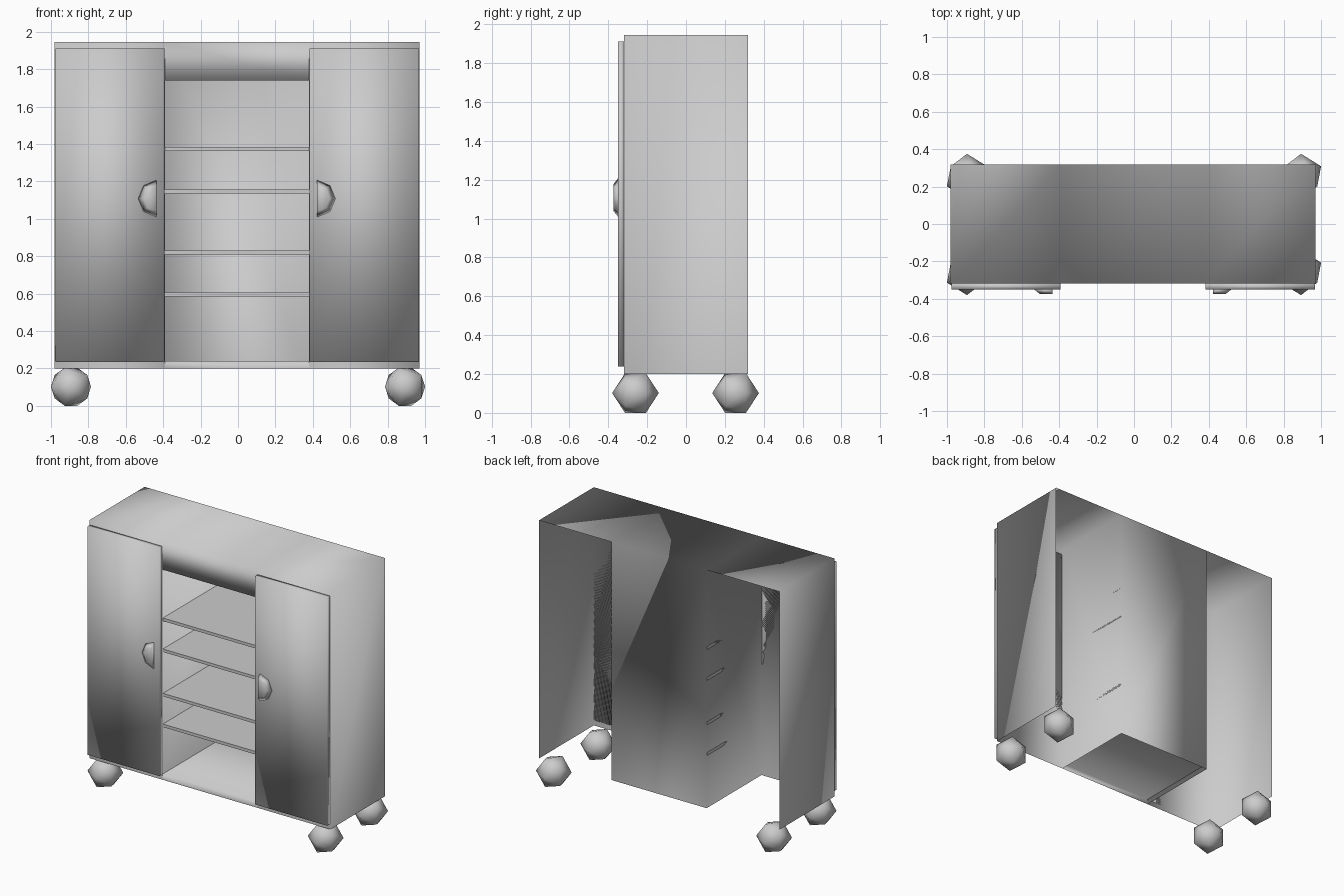
import bpy, bmesh
from math import cos, sin, pi
from mathutils import Matrix

old = bpy.data.objects.get("Cube")
if old:
    bpy.data.objects.remove(old, do_unlink=True)

grey = bpy.data.materials.new("light_grey")
grey.use_nodes = True
GREY = (0.6, 0.6, 0.6, 1)
grey.diffuse_color = GREY
grey.node_tree.nodes["Principled BSDF"].inputs["Base Color"].default_value = GREY


def finish(name, bm, smooth=True):
    mesh = bpy.data.meshes.new(name)
    bm.to_mesh(mesh)
    bm.free()
    mesh.materials.append(grey)
    for p in mesh.polygons:
        p.use_smooth = smooth
    ob = bpy.data.objects.new(name, mesh)
    bpy.context.collection.objects.link(ob)
    return ob


def box(name, x, y, z, smooth=True):
    bm = bmesh.new()
    bmesh.ops.create_cube(bm, size=1)
    for v in bm.verts:
        v.co = [r[0] if c < 0 else r[1] for c, r in zip(v.co, (x, y, z))]
    return finish(name, bm, smooth)


# Overall levels of the cabinet
LEFT, RIGHT = -0.98, 0.97
NICHE_L, NICHE_R = -0.39, 0.38
FRONT, BACK = -0.318, 0.318
BOTTOM, FLOOR, CEILING, TOP = 0.2, 0.24, 1.74, 1.945

# Carcass: thin panels, side bays open at the back and below
bm = bmesh.new()


def panel(a, b, flip=False):
    """Rectangle between two opposite corners lying in one axis plane."""
    k = next(i for i in range(3) if a[i] == b[i])
    u, w = (k + 1) % 3, (k + 2) % 3
    pts = []
    for s, t in ((a, a), (b, a), (b, b), (a, b)):
        p = list(a)
        p[u], p[w] = s[u], t[w]
        pts.append(bm.verts.new(p))
    bm.faces.new(pts[::-1] if flip else pts)


columns = (LEFT, NICHE_L, NICHE_R, RIGHT)
for x0, x1 in zip(columns, columns[1:]):
    panel((x0, FRONT, TOP), (x1, BACK, TOP))
for x0, x1 in ((LEFT, NICHE_L), (NICHE_R, RIGHT)):
    panel((x0, FRONT, BOTTOM), (x1, FRONT, TOP), True)
for x, flip in ((LEFT, True), (NICHE_L, False), (NICHE_R, True), (RIGHT, False)):
    panel((x, FRONT, BOTTOM), (x, BACK, TOP), flip)
panel((NICHE_L, BACK, BOTTOM), (NICHE_R, BACK, TOP), True)      # niche back
panel((NICHE_L, FRONT, CEILING), (NICHE_R, FRONT, TOP), True)   # header
panel((NICHE_L, FRONT, BOTTOM), (NICHE_R, FRONT, FLOOR), True)  # sill
panel((NICHE_L, FRONT, FLOOR), (NICHE_R, BACK, FLOOR))
panel((NICHE_L, FRONT, CEILING), (NICHE_R, BACK, CEILING), True)
bmesh.ops.remove_doubles(bm, verts=bm.verts, dist=0.0005)
finish("cabinet_carcass", bm)

# Shelves in the open niche
for i, z in enumerate((0.595, 0.82, 1.145, 1.372)):
    box(f"shelf_{i + 1}", (NICHE_L, NICHE_R), (FRONT + 0.005, BACK - 0.003),
        (z - 0.011, z + 0.011), False)

# Doors
box("right_door", (-0.977, NICHE_L - 0.003), (-0.35, FRONT), (0.238, 1.91))
box("left_door", (NICHE_R + 0.003, 0.967), (-0.35, FRONT), (0.238, 1.91))

# Handles: tapered half octagons
for name, x, side in (("right_handle", -0.435, -1), ("left_handle", 0.422, 1)):
    bm = bmesh.new()
    rings = []
    for y, k in ((-0.349, 1), (-0.374, 0.68)):
        angles = [-pi / 2 + i * pi / 4 for i in range(5)]
        rings.append([bm.verts.new((x + side * 0.1 * k * cos(a), y,
                                    1.108 + 0.1 * k * sin(a))) for a in angles])
    for ring in rings:
        bm.faces.new(ring)
    for i in range(5):
        j = (i + 1) % 5
        bm.faces.new((rings[0][i], rings[0][j], rings[1][j], rings[1][i]))
    bmesh.ops.recalc_face_normals(bm, faces=bm.faces)
    finish(name, bm)

# Ball feet: icosahedra with a pole facing front and points to the sides
R = 0.12
for sx, side in ((-1, "right"), (1, "left")):
    for y, end in ((-0.26, "front"), (0.255, "back")):
        bm = bmesh.new()
        poles = [bm.verts.new((0, s * R, 0)) for s in (-1, 1)]
        rings = [[bm.verts.new((s * 0.894 * R * cos(i * 2 * pi / 5), s * 0.447 * R,
                                s * 0.894 * R * sin(i * 2 * pi / 5)))
                  for i in range(5)] for s in (-1, 1)]
        bmesh.ops.convex_hull(bm, input=bm.verts)
        bmesh.ops.recalc_face_normals(bm, faces=bm.faces)
        bmesh.ops.transform(bm, verts=bm.verts,
                            matrix=Matrix.Translation((sx * 0.893, y, 0.102)))
        finish(f"{end}_{side}_foot", bm)
